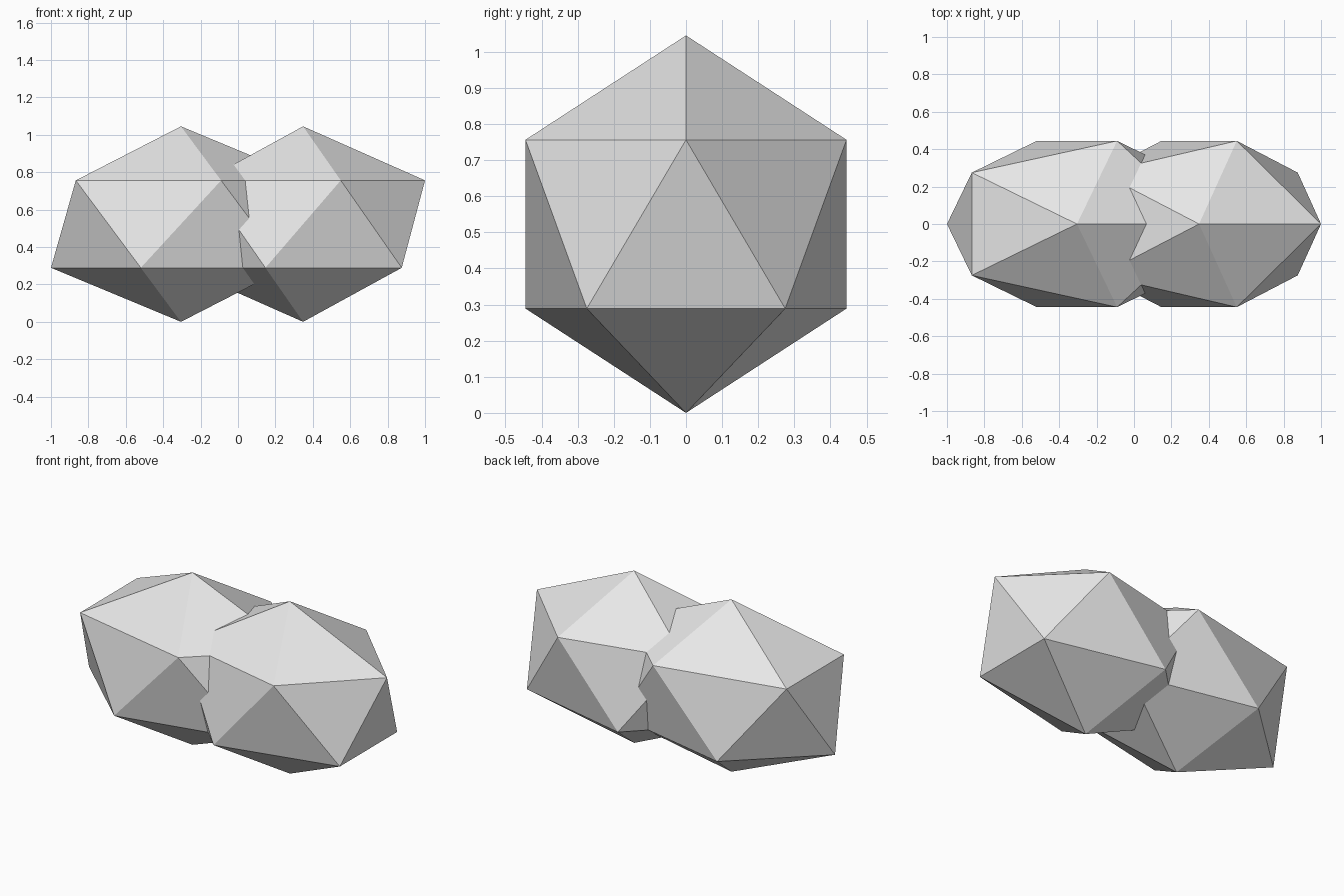
import bpy

# Remove the default cube
cube = bpy.data.objects.get("Cube")
if cube:
    bpy.data.objects.remove(cube, do_unlink=True)

# Plain stone grey
stone = bpy.data.materials.new("stone_grey")
stone.use_nodes = True
grey = (0.8, 0.8, 0.8, 1.0)
stone.diffuse_color = grey
stone.node_tree.nodes["Principled BSDF"].inputs["Base Color"].default_value = grey

RADIUS = 0.5225


def boulder(name, x, length):
    """Flat-faced icosahedron standing on the ground, stretched along x."""
    bpy.ops.mesh.primitive_ico_sphere_add(
        subdivisions=1, radius=RADIUS, location=(x, 0, RADIUS))
    rock = bpy.context.object
    rock.name = name
    rock.scale.x = length
    bpy.ops.object.transform_apply(location=False, rotation=False, scale=True)
    rock.data.materials.append(stone)
    bpy.ops.object.shade_flat()
    return rock


# Two overlapping boulders
boulder("right_boulder", -0.305, 1.487)
boulder("left_boulder", 0.348, 1.395)
